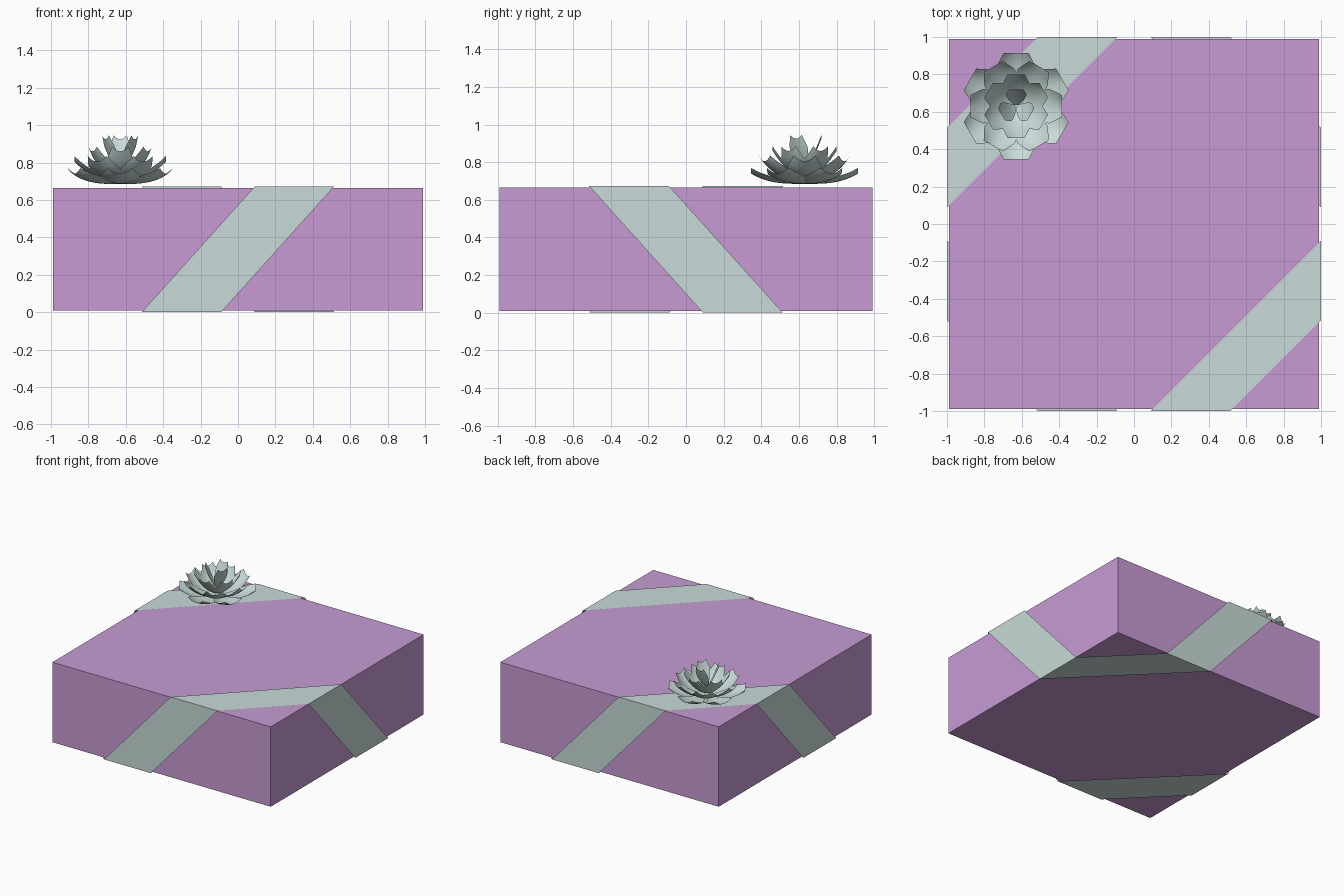
import bpy, bmesh, math
from mathutils import Vector

if "Cube" in bpy.data.objects:
    bpy.data.objects.remove(bpy.data.objects["Cube"])


def material(name, rgb):
    m = bpy.data.materials.new(name)
    m.diffuse_color = (*rgb, 1)
    m.use_nodes = True
    m.node_tree.nodes["Principled BSDF"].inputs["Base Color"].default_value = m.diffuse_color
    return m


PURPLE = material("purple_paper", (0.58, 0.33, 0.66))
MINT = material("mint_ribbon", (0.58, 0.71, 0.69))


def make_object(name, bm, mat):
    me = bpy.data.meshes.new(name)
    bm.to_mesh(me)
    bm.free()
    ob = bpy.data.objects.new(name, me)
    bpy.context.collection.objects.link(ob)
    me.materials.append(mat)
    return ob


# Gift box
bm = bmesh.new()
bmesh.ops.create_cube(bm, size=1)
for v in bm.verts:
    v.co = Vector((v.co.x * 1.98, v.co.y * 1.98, v.co.z * 0.655 + 0.3375))
make_object("gift_box", bm, PURPLE)

# Ribbon: one closed diagonal loop that crosses eight box edges
TOP = 0.673


def rail(near, far):
    a, b = near, far
    return [(a, -1, TOP), (1, -a, TOP), (1, b, 0), (b, 1, 0),
            (-a, 1, TOP), (-1, a, TOP), (-1, -b, 0), (-b, -1, 0)]


bm = bmesh.new()
A = [bm.verts.new(p) for p in rail(0.515, 0.09)]
B = [bm.verts.new(p) for p in rail(0.09, 0.515)]
for i in range(8):
    j = (i + 1) % 8
    bm.faces.new((A[i], A[j], B[j], B[i]))
make_object("ribbon_wrap", bm, MINT)

# Bow: tiers of cupped ribbon petals
CENTRE = Vector((-0.63, 0.63, 0))
NU, NV = 10, 8


def half_width(u, w):
    # narrow root, broad shoulder, blunt tip
    if u < 0.72:
        return w * (0.2 + 0.8 * math.sin(u / 0.72 * math.pi / 2))
    return w * (1 - 0.36 * (u - 0.72) / 0.28)


def add_petal(bm, angle, reach, base, rise, power, cup, w):
    out = Vector((math.cos(angle), math.sin(angle), 0))
    side = Vector((-out.y, out.x, 0))
    grid = []
    for i in range(NU + 1):
        u = i / NU
        row = []
        for k in range(NV + 1):
            v = 2 * k / NV - 1
            z = base + rise * u ** power + cup * v * v * min(1, u * 1.6)
            p = CENTRE + out * (reach * (0.06 + 0.94 * u)) + side * (v * half_width(u, w))
            row.append(bm.verts.new((p.x, p.y, z)))
        grid.append(row)
    for i in range(NU):
        for k in range(NV):
            bm.faces.new((grid[i][k], grid[i + 1][k], grid[i + 1][k + 1], grid[i][k + 1]))


# name, petals, first angle, reach, base, rise, power, cup, half width
TIERS = [
    ("bow_outer_petals", 6, 90, 0.285, 0.685, 0.055, 3.0, 0.030, 0.105),
    ("bow_second_petals", 6, 0, 0.245, 0.700, 0.105, 2.2, 0.030, 0.092),
    ("bow_third_petals", 6, 90, 0.170, 0.720, 0.140, 1.8, 0.025, 0.070),
    ("bow_top_petals", 3, 90, 0.090, 0.760, 0.165, 1.3, 0.020, 0.055),
]
for name, n, start, *shape in TIERS:
    bm = bmesh.new()
    for i in range(n):
        add_petal(bm, math.radians(start + 360 * i / n), *shape)
    ob = make_object(name, bm, MINT)
    for p in ob.data.polygons:
        p.use_smooth = True
